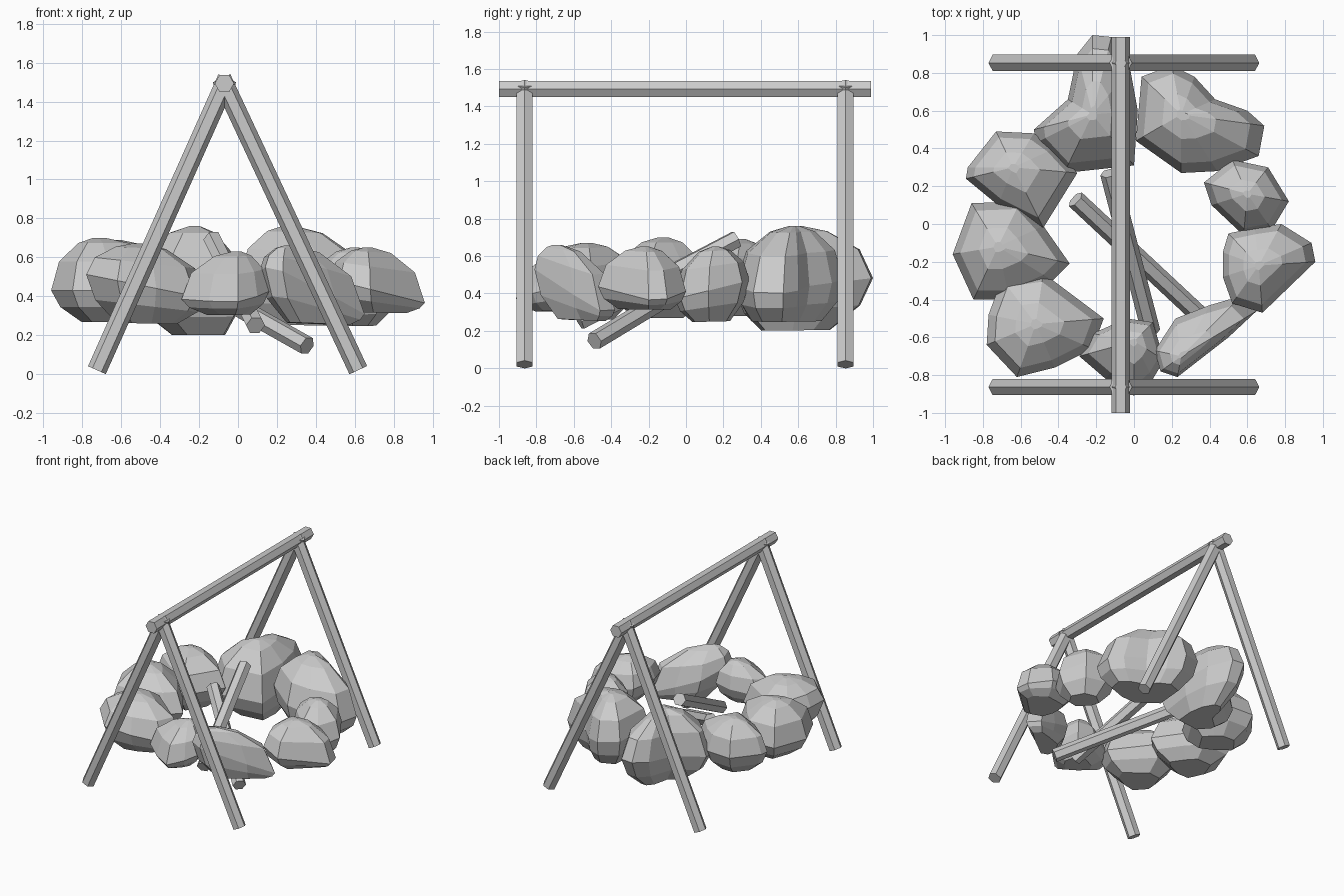
import bpy
import bmesh
import math
from mathutils import Vector

cube = bpy.data.objects.get("Cube")
if cube:
    bpy.data.objects.remove(cube, do_unlink=True)


def loft(name, rings):
    """Skin a stack of closed rings, capped at both ends, with flat faces."""
    bm = bmesh.new()
    loops = [[bm.verts.new(p) for p in ring] for ring in rings]
    count = len(loops[0])
    for low, high in zip(loops, loops[1:]):
        for i in range(count):
            j = (i + 1) % count
            bm.faces.new((low[i], low[j], high[j], high[i]))
    bm.faces.new(loops[0])
    bm.faces.new(loops[-1])
    bmesh.ops.recalc_face_normals(bm, faces=bm.faces)
    mesh = bpy.data.meshes.new(name)
    bm.to_mesh(mesh)
    bm.free()
    obj = bpy.data.objects.new(name, mesh)
    bpy.context.collection.objects.link(obj)
    return obj


def pole(name, start, end, ref=(0, 0, 1)):
    """Six-sided pole; one corner points along axis x ref."""
    start, end = Vector(start), Vector(end)
    axis = (end - start).normalized()
    side = axis.cross(Vector(ref)).normalized()
    up = axis.cross(side)
    spokes = [0.05 * (math.cos(a) * side + math.sin(a) * up)
              for a in (i * math.pi / 3 for i in range(6))]
    return loft(name, [[c + s for s in spokes] for c in (start, end)])


# Share of the outline kept, and share of the way from the waist to the crown
UPPER = [(0.83, 0.55), (0.42, 0.9), (0.1, 1)]


def rock(name, outline, waist, top, bottom, tilt=(0, 0), foot=0.5):
    """Faceted boulder from its plan outline, waist height and two cap centres."""
    mid = sum((Vector(p) for p in outline), Vector((0, 0))) / len(outline)
    girdle = [Vector((x, y, waist + tilt[0] * (x - mid.x) + tilt[1] * (y - mid.y)))
              for x, y in outline]

    def ring(cap, keep, rise):
        return [Vector((cap[0] + (p.x - cap[0]) * keep,
                        cap[1] + (p.y - cap[1]) * keep,
                        p.z + (cap[2] - p.z) * rise)) for p in girdle]

    lower = [(foot, 0.95), (0.65 + foot * 0.4, 0.5)]
    rings = [ring(bottom, *s) for s in lower] + [girdle] + [ring(top, *s) for s in UPPER]
    return loft(name, rings)


# A-frame supports and ridge pole
pole("ridge_pole", (-0.07, -1, 1.493), (-0.07, 0.99, 1.493))
for end, y in (("front", -0.863), ("back", 0.853)):
    pole(end + "_right_leg", (-0.725, y, 0.02), (-0.055, y, 1.52), ref=(0, 1, 0))
    pole(end + "_left_leg", (0.618, y, 0.02), (-0.085, y, 1.52), ref=(0, 1, 0))

# Firewood leaning inside the ring
pole("log_low", (0.355, -0.49, 0.145), (-0.31, 0.13, 0.52))
pole("log_high", (0.09, -0.57, 0.25), (-0.13, 0.27, 0.69))

# Ring of boulders
rock("rock_back_right",
     [(-0.22, 1), (-0.3, 0.9), (-0.35, 0.66), (-0.53, 0.5), (-0.52, 0.43),
      (-0.37, 0.27), (0, 0.31), (0.02, 0.6), (-0.02, 0.82), (-0.12, 0.99)],
     0.44, (-0.22, 0.58, 0.76), (-0.15, 0.54, 0.19), (0, 0.12))
rock("rock_back_left",
     [(0.04, 0.78), (0.2, 0.84), (0.32, 0.78), (0.43, 0.66), (0.6, 0.6),
      (0.69, 0.52), (0.66, 0.36), (0.44, 0.28), (0.25, 0.27), (0.01, 0.44)],
     0.45, (0.25, 0.58, 0.76), (0.36, 0.5, 0.24), (-0.15, 0), 0.66)
rock("rock_right_rear",
     [(-0.73, 0.49), (-0.53, 0.48), (-0.42, 0.4), (-0.3, 0.27), (-0.48, -0.02),
      (-0.72, 0.1), (-0.89, 0.24), (-0.88, 0.3)],
     0.46, (-0.64, 0.3, 0.69), (-0.6, 0.22, 0.27))
rock("rock_right_middle",
     [(-0.86, 0.11), (-0.6, 0.12), (-0.48, -0.01), (-0.34, -0.21), (-0.43, -0.3),
      (-0.66, -0.4), (-0.85, -0.4), (-0.96, -0.16)],
     0.43, (-0.72, -0.12, 0.7), (-0.65, -0.15, 0.26))
rock("rock_front_right",
     [(-0.7, -0.29), (-0.48, -0.26), (-0.16, -0.5), (-0.22, -0.66), (-0.42, -0.76),
      (-0.62, -0.81), (-0.78, -0.64), (-0.77, -0.48)],
     0.46, (-0.52, -0.53, 0.67), (-0.47, -0.52, 0.25), (-0.2, 0))
rock("rock_front",
     [(-0.22, -0.58), (-0.04, -0.5), (0.1, -0.52), (0.16, -0.72), (0.1, -0.82),
      (0, -0.91), (-0.15, -0.82), (-0.29, -0.7)],
     0.41, (0, -0.62, 0.63), (-0.03, -0.7, 0.3), (0.1, 0.2))
rock("rock_front_left",
     [(0.11, -0.67), (0.22, -0.5), (0.4, -0.43), (0.57, -0.38), (0.65, -0.46),
      (0.5, -0.6), (0.23, -0.81), (0.14, -0.78)],
     0.43, (0.25, -0.7, 0.66), (0.46, -0.5, 0.25), (-0.3, -0.27), 0.6)
rock("rock_left_middle",
     [(0.47, -0.15), (0.5, -0.05), (0.64, -0.02), (0.78, 0), (0.94, -0.1),
      (0.96, -0.2), (0.68, -0.47), (0.52, -0.42), (0.47, -0.28)],
     0.44, (0.66, -0.22, 0.65), (0.72, -0.2, 0.31), (-0.25, 0), 0.6)
rock("rock_left_rear",
     [(0.37, 0.22), (0.52, 0.34), (0.71, 0.3), (0.82, 0.12), (0.73, -0.03),
      (0.58, -0.06), (0.41, 0.1)],
     0.42, (0.6, 0.16, 0.65), (0.6, 0.13, 0.24), (0, 0.25))
